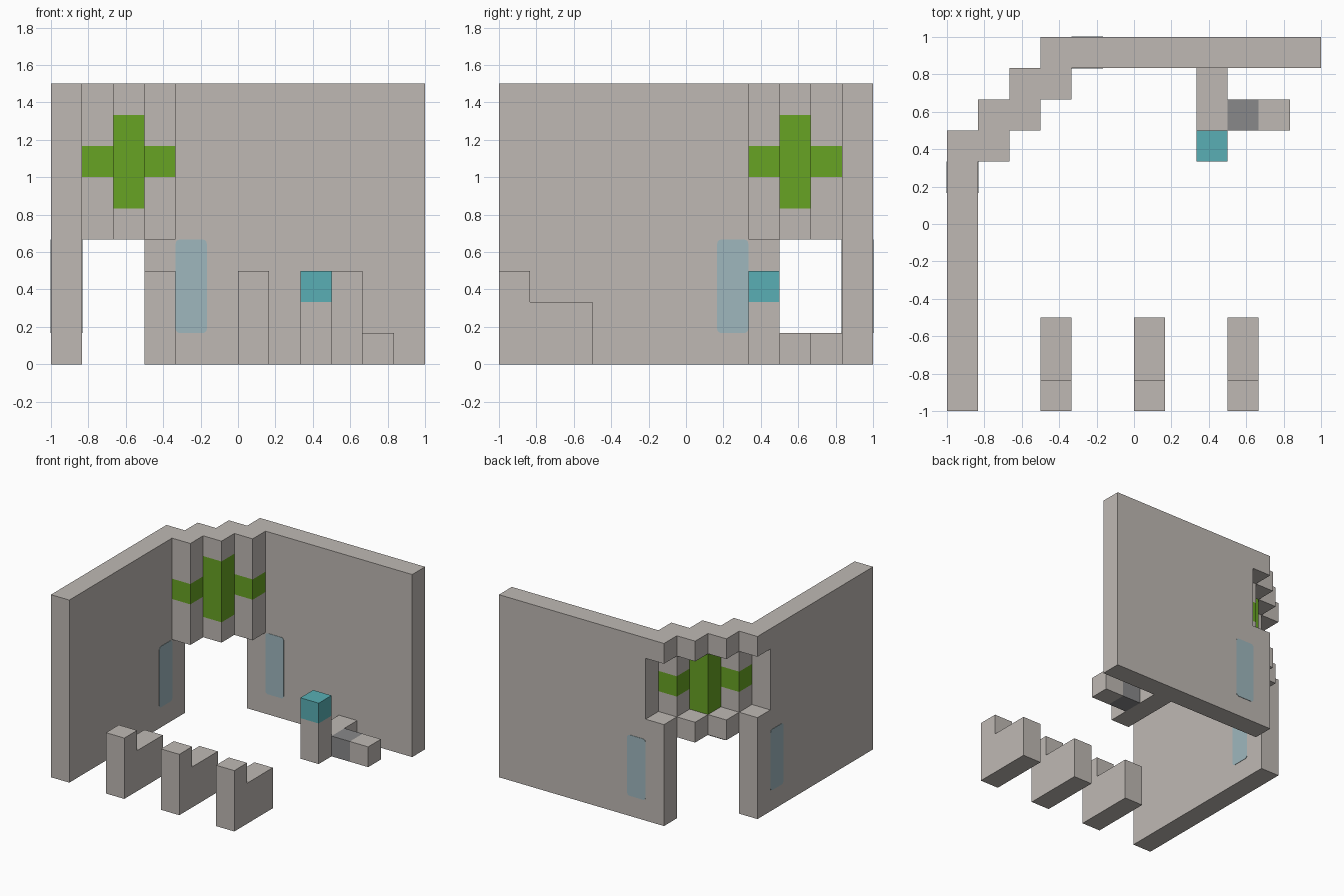
import bpy
import bmesh
from itertools import product
from mathutils import Vector

default = bpy.data.objects.get("Cube")
if default:
    bpy.data.objects.remove(default, do_unlink=True)

U = 1 / 6  # edge of one building block


def material(name, rgb):
    mat = bpy.data.materials.new(name)
    mat.use_nodes = True
    mat.diffuse_color = (*rgb, 1)
    mat.node_tree.nodes["Principled BSDF"].inputs["Base Color"].default_value = (*rgb, 1)
    return mat


STONE = material("stone", (0.52, 0.485, 0.455))
GREEN = material("green", (0.137, 0.366, 0.017))
TEAL = material("teal", (0.1, 0.43, 0.46))
DARK = material("dark_grey", (0.25, 0.25, 0.255))
GLASS = material("pale_glass", (0.345, 0.475, 0.515))


def finish(bm, name, mats):
    mesh = bpy.data.meshes.new(name)
    bm.to_mesh(mesh)
    bm.free()
    for mat in mats:
        mesh.materials.append(mat)
    obj = bpy.data.objects.new(name, mesh)
    bpy.context.collection.objects.link(obj)
    return obj


def blocks(name, boxes, mats):
    """Boxes (low corner, high corner, colour slot or None to cut) become one outer skin."""
    cells = {}
    for low, high, slot in boxes:
        for cell in product(*(range(a, b) for a, b in zip(low, high))):
            if slot is None:
                cells.pop(cell, None)
            else:
                cells[cell] = slot
    bm = bmesh.new()
    for cell, slot in cells.items():
        for axis, side in product(range(3), (0, 1)):
            near = list(cell)
            near[axis] += 2 * side - 1
            if tuple(near) in cells:
                continue
            u, v = (axis + 1) % 3, (axis + 2) % 3
            ring = []
            for du, dv in ((0, 0), (1, 0), (1, 1), (0, 1)):
                p = Vector(cell)
                p[axis] += side
                p[u] += du
                p[v] += dv
                ring.append(bm.verts.new(p * U))
            face = bm.faces.new(ring if side else ring[::-1])
            face.material_index = slot
    bmesh.ops.remove_doubles(bm, verts=bm.verts[:], dist=0.001)
    bmesh.ops.dissolve_limit(bm, angle_limit=0.01, verts=bm.verts[:],
                             edges=bm.edges[:], delimit={'MATERIAL'})
    return finish(bm, name, mats)


def window(name, axis, centre):
    """Thin upright plate with rounded corners, facing along axis."""
    bm = bmesh.new()
    bmesh.ops.create_cube(bm, size=1)
    size = Vector((U, U, 3 * U))
    size[axis] = 0.006
    bmesh.ops.scale(bm, vec=size, verts=bm.verts[:])
    corners = [e for e in bm.edges
               if abs(e.verts[0].co[axis] - e.verts[1].co[axis]) > 0.005
               and abs(e.calc_length() - 0.006) < 0.001]
    bmesh.ops.bevel(bm, geom=corners, offset=0.022, segments=3,
                    profile=0.5, affect='EDGES')
    obj = finish(bm, name, [GLASS])
    obj.location = centre
    return obj


# Corner walls: two straight wings joined by a stepped bridge over the gateway
wall = [((-6, -6, 0), (-5, 3, 9), 0), ((-3, 5, 0), (6, 6, 9), 0)]
for i in range(3):
    x, y = i - 5, i + 2
    wall.append(((x, y, 4), (x + 1, y + 2, 9), 0))
# Recess behind the emblem
for i in range(4):
    x, y = i - 6, i + 2
    wall.append(((x, y, 5), (x + 1, y + 1, 8), None))
# Green cross through the inner layer
wall += [((-5, 2, 6), (-4, 3, 7), 1),
         ((-4, 3, 5), (-3, 4, 8), 1),
         ((-3, 4, 6), (-2, 5, 7), 1)]
blocks("corner_wall", wall, [STONE, GREEN])

# Row of stepped barriers along the front
for n, x in enumerate((-3, 0, 3)):
    blocks(f"barrier_{n + 1}", [((x, -6, 0), (x + 1, -3, 2), 0),
                                ((x, -6, 2), (x + 1, -5, 3), 0)], [STONE])

# Low counter with a teal-topped post and a dark insert
blocks("counter", [((2, 2, 0), (3, 3, 2), 0), ((2, 2, 2), (3, 3, 3), 1),
                   ((2, 3, 0), (3, 5, 1), 0), ((3, 3, 0), (4, 4, 1), 2),
                   ((4, 3, 0), (5, 4, 1), 0)], [STONE, TEAL, DARK])

# Windows on both faces of each wing
for label, plane in (("outer", 6), ("inner", 5)):
    window(f"side_window_{label}", 0, (-plane * U, 1.5 * U, 2.5 * U))
    window(f"back_window_{label}", 1, (-1.5 * U, plane * U, 2.5 * U))
